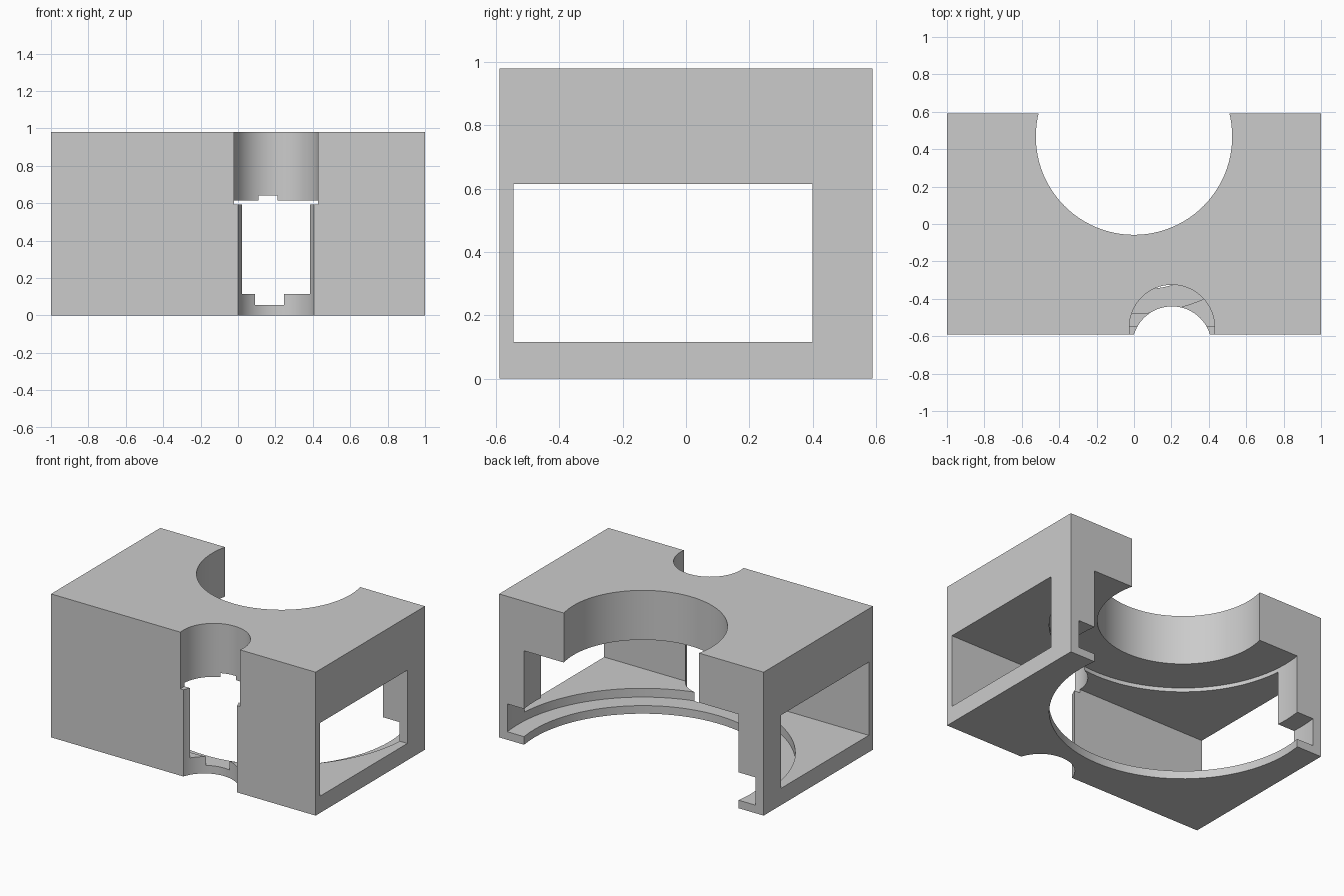
import bpy
import math

if "Cube" in bpy.data.objects:
    bpy.data.objects.remove(bpy.data.objects["Cube"], do_unlink=True)

W, D, H = 1.0, 0.59, 0.98      # half width, half depth, height
OUT = 0.2                      # cutter overshoot past the block


def box(name, x, y, z):
    """Box spanning the three (low, high) ranges."""
    spans = (x, y, z)
    bpy.ops.mesh.primitive_cube_add(size=1, location=[(a + b) / 2 for a, b in spans])
    ob = bpy.context.object
    ob.name = name
    ob.scale = [b - a for a, b in spans]
    bpy.ops.object.transform_apply(location=True, rotation=False, scale=True)
    return ob


def drum(name, centre, radius, low, high, sides=96):
    """Upright cylinder between two heights."""
    bpy.ops.mesh.primitive_cylinder_add(
        vertices=sides, radius=radius, depth=high - low,
        location=(*centre, (low + high) / 2))
    ob = bpy.context.object
    ob.name = name
    return ob


def cut(target, cutter):
    cutter.hide_render = True
    mod = target.modifiers.new(cutter.name, "BOOLEAN")
    mod.operation = "DIFFERENCE"
    mod.solver = "EXACT"
    mod.object = cutter
    bpy.context.view_layer.objects.active = target
    bpy.ops.object.modifier_apply(modifier=mod.name)
    bpy.data.objects.remove(cutter, do_unlink=True)


housing = box("housing", (-W, W), (-D, D), (0, H))

# Rectangular tunnel from side to side
cut(housing, box("side_tunnel", (-W - OUT, W + OUT), (-0.545, 0.40), (0.115, 0.615)))

# Stepped round chamber open at the back
hub = (0, 0.467)
cut(housing, drum("chamber", hub, 0.82, -OUT, 0.642))
cut(housing, drum("rim_groove", hub, 0.945, 0.055, 0.245))
cut(housing, drum("top_opening", hub, 0.525, 0.5, H + OUT))

# Round notches in the front
cut(housing, drum("front_notch_lower", (0.203, -0.653), 0.2126, -OUT, 0.7, 64))
cut(housing, drum("front_notch_upper", (0.203, -0.553), 0.228, 0.592, H + OUT, 64))

# Plain grey finish
grey = bpy.data.materials.new("light_grey")
grey.use_nodes = True
colour = (0.6, 0.6, 0.6, 1)
grey.diffuse_color = colour
grey.node_tree.nodes["Principled BSDF"].inputs["Base Color"].default_value = colour
housing.data.materials.clear()
housing.data.materials.append(grey)

bpy.ops.object.select_all(action="DESELECT")
housing.select_set(True)
bpy.context.view_layer.objects.active = housing
bpy.ops.object.shade_smooth_by_angle(angle=math.radians(30))
